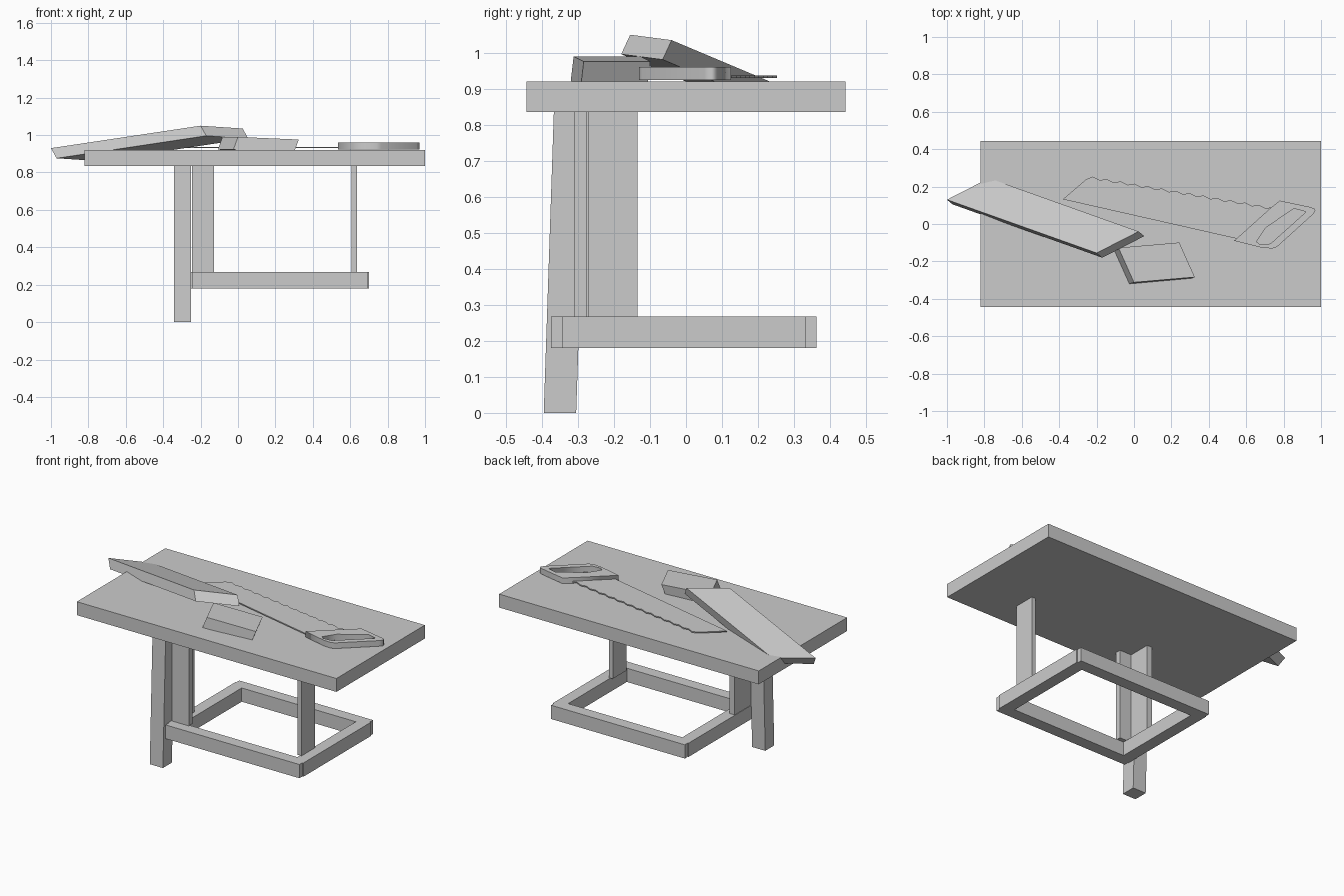
import bpy, bmesh
from mathutils import Vector as V

if "Cube" in bpy.data.objects:
    bpy.data.objects.remove(bpy.data.objects["Cube"])


def slab(name, corner, u, v, w):
    """Six-sided block spanned by three edge vectors."""
    c, u, v, w = V(corner), V(u), V(v), V(w)
    bm = bmesh.new()
    base = bm.faces.new([bm.verts.new(p) for p in (c, c + u, c + u + v, c + v)])
    ext = bmesh.ops.extrude_face_region(bm, geom=[base])
    bmesh.ops.translate(bm, vec=w, verts=[g for g in ext["geom"] if isinstance(g, bmesh.types.BMVert)])
    bmesh.ops.recalc_face_normals(bm, faces=bm.faces[:])
    me = bpy.data.meshes.new(name)
    bm.to_mesh(me)
    bm.free()
    ob = bpy.data.objects.new(name, me)
    bpy.context.collection.objects.link(ob)
    return ob


def box(name, x0, x1, y0, y1, z0, z1):
    return slab(name, (x0, y0, z0), (x1 - x0, 0, 0), (0, y1 - y0, 0), (0, 0, z1 - z0))


def plate(name, loops, z0, z1):
    """Flat outline (later loops are holes) given thickness."""
    cu = bpy.data.curves.new(name, 'CURVE')
    cu.dimensions = '2D'
    cu.fill_mode = 'BOTH'
    cu.extrude = (z1 - z0) / 2
    for pts in loops:
        sp = cu.splines.new('POLY')
        sp.points.add(len(pts) - 1)
        for p, (x, y) in zip(sp.points, pts):
            p.co = (x, y, 0, 1)
        sp.use_cyclic_u = True
    ob = bpy.data.objects.new(name, cu)
    ob.location.z = (z0 + z1) / 2
    bpy.context.collection.objects.link(ob)
    bpy.ops.object.select_all(action='DESELECT')
    ob.select_set(True)
    bpy.context.view_layer.objects.active = ob
    bpy.ops.object.convert(target='MESH')


# Table top and leaning leg
box("table_top", -0.82, 1.0, -0.443, 0.443, 0.835, 0.92)
slab("leaning_leg", (-0.342, -0.395, 0), (0.092, 0, 0), (0, 0.09, 0), (0, 0.028, 0.835))

# Upright boards between the lower frame and the top
box("upright_front", -0.247, -0.128, -0.31, -0.275, 0.267, 0.835)
box("upright_side", -0.247, -0.21, -0.275, -0.135, 0.267, 0.835)
box("upright_right", 0.608, 0.636, -0.272, -0.135, 0.267, 0.835)

# Lower stretcher frame, side rails notched in at the corners
T = 0.075
for side, y in (("front", -0.375), ("back", 0.362 - T)):
    box("rail_" + side, -0.245, 0.693, y, y + T, 0.18, 0.267)
for side, x in (("left", -0.25), ("right", 0.70 - T)):
    box("rail_" + side, x, x + T, -0.345, 0.332, 0.18, 0.267)

# Saw blade with toothed edge
a, b, n = V((-0.22, 0.253)), V((0.74, 0.09)), 13
step = (b - a) / n
blade = [(-0.38, 0.132), (-0.255, 0.24)]
for i in range(n):
    p = a + step * i
    blade += [tuple(p), tuple(p + step * 0.55 + V((-0.002, -0.012)))]
blade += [tuple(b), (0.76, 0.06), (0.6, -0.09)]
plate("saw_blade", [blade], 0.93, 0.937)

# Saw handle with finger hole
plate("saw_handle", [
    [(0.535, -0.09), (0.685, -0.127), (0.74, -0.131), (0.765, -0.122), (0.955, 0.05),
     (0.97, 0.07), (0.965, 0.082), (0.945, 0.09), (0.78, 0.125), (0.735, 0.09)],
    [(0.655, -0.095), (0.675, -0.11), (0.73, -0.105), (0.92, 0.065), (0.855, 0.083),
     (0.705, -0.02)]], 0.924, 0.96)

# Loose plank tilted over the table edge, and the offcut it rests on
slab("leaning_plank", (-0.2, -0.155, 1.05), (-0.8, 0.285, -0.12), (0.225, 0.115, -0.015),
     (0.03, -0.025, -0.054))
slab("wood_offcut", (0, -0.312, 0.99), (0.325, 0.028, -0.014), (-0.083, 0.185, 0),
     (-0.025, -0.008, -0.068))
